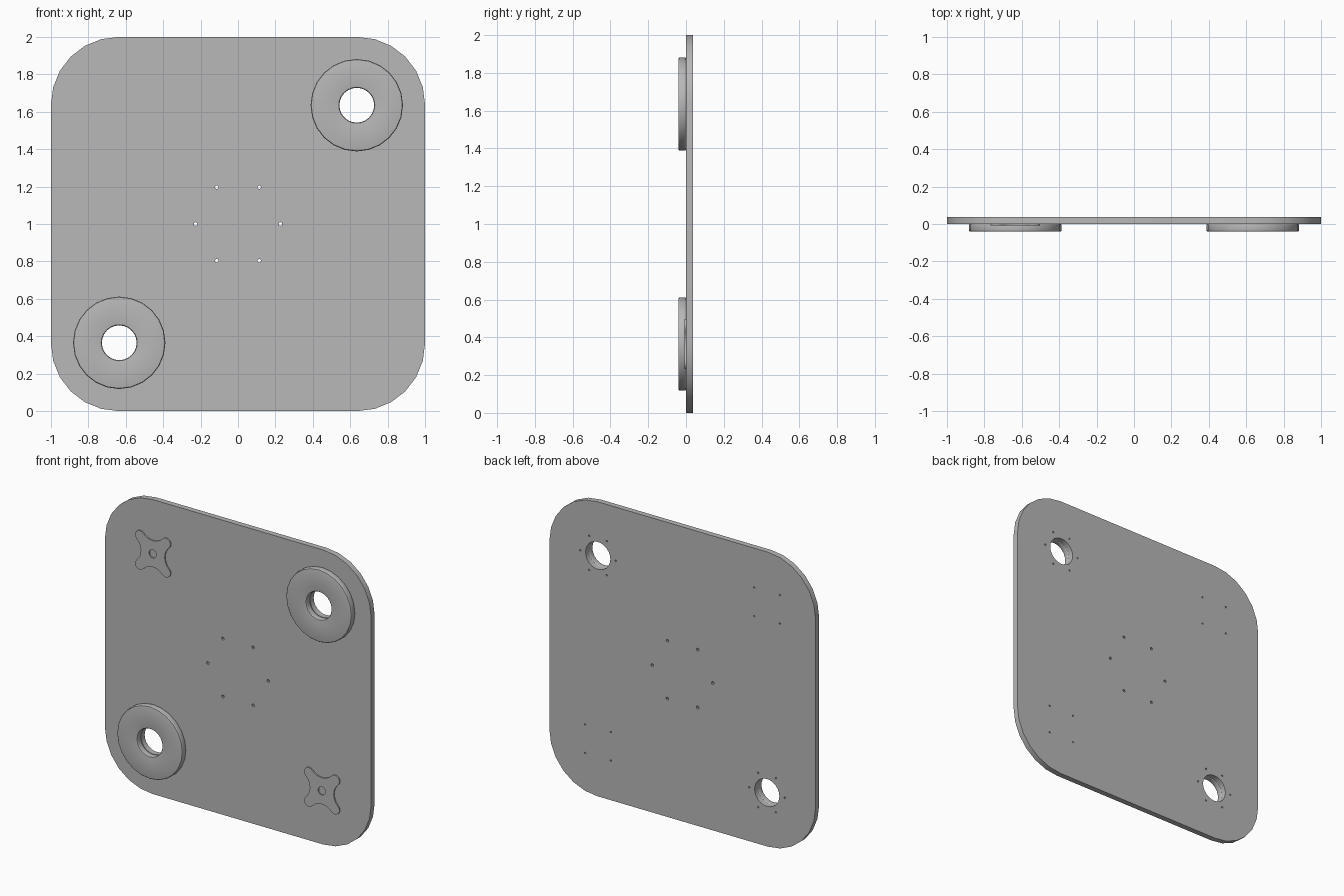
import bpy, bmesh, math
from mathutils import Matrix, Vector

cube = bpy.data.objects.get("Cube")
if cube:
    bpy.data.objects.remove(cube)

GREY = (0.48, 0.48, 0.48, 1)
grey = bpy.data.materials.new("plain grey")
grey.use_nodes = True
grey.diffuse_color = GREY
grey.node_tree.nodes["Principled BSDF"].inputs["Base Color"].default_value = GREY

OFFSET = 0.635      # distance of pads and bosses from the middle
BORE = 0.093


def arc(cx, cz, r, start, end, steps):
    """Points along an arc, angles in degrees."""
    angles = [math.radians(start + (end - start) * i / steps) for i in range(steps + 1)]
    return [(cx + r * math.cos(a), cz + r * math.sin(a)) for a in angles]


def circle(cx, cz, r, steps=12):
    return arc(cx, cz, r, 0, 360, steps)[:-1]


def hole_ring(cx, cz, radius, r, count, first=0):
    """Small drilled holes spaced evenly on a circle."""
    return [circle(*p, r, 8) for p in arc(cx, cz, radius, first, first + 360, count)[:-1]]


def finish(bm, name):
    bmesh.ops.remove_doubles(bm, verts=bm.verts, dist=0.0001)
    bmesh.ops.recalc_face_normals(bm, faces=bm.faces)
    mesh = bpy.data.meshes.new(name)
    bm.to_mesh(mesh)
    bm.free()
    mesh.materials.append(grey)
    obj = bpy.data.objects.new(name, mesh)
    bpy.context.collection.objects.link(obj)
    bpy.ops.object.select_all(action='DESELECT')
    bpy.context.view_layer.objects.active = obj
    obj.select_set(True)
    bpy.ops.object.shade_smooth_by_angle(angle=math.radians(30))
    return obj


def extrude_outline(name, loops, front, back):
    """Upright sheet from an outline followed by its holes, in x and z."""
    curve = bpy.data.curves.new(name + " outline", 'CURVE')
    curve.dimensions = '2D'
    curve.fill_mode = 'BOTH'
    curve.extrude = (back - front) / 2
    for loop in loops:
        spline = curve.splines.new('POLY')
        spline.points.add(len(loop) - 1)
        for point, (x, z) in zip(spline.points, loop):
            point.co = (x, z, 0, 1)
        spline.use_cyclic_u = True
    temp = bpy.data.objects.new(name + " outline", curve)
    bpy.context.collection.objects.link(temp)
    bpy.context.view_layer.update()
    mesh = temp.evaluated_get(bpy.context.evaluated_depsgraph_get()).to_mesh()
    bm = bmesh.new()
    bm.from_mesh(mesh)
    bpy.data.objects.remove(temp)
    bm.transform(Matrix.Translation((0, (front + back) / 2, 1))
                 @ Matrix.Rotation(math.pi / 2, 4, 'X'))
    return finish(bm, name)


def lathe_ring(name, cx, cz):
    """Flat ring with rounded rims, turned about the y axis."""
    f, outer, front = 0.007, 0.247, -0.04
    profile = (arc(outer - f, -f, f, 90, 0, 3) + arc(outer - f, front + f, f, 0, -90, 3)
               + arc(BORE + f, front + f, f, -90, -180, 3) + arc(BORE + f, -f, f, 180, 90, 3))
    bm = bmesh.new()
    verts = [bm.verts.new((r, y, 0)) for r, y in profile]
    edges = [bm.edges.new((verts[i - 1], verts[i])) for i in range(len(verts))]
    bmesh.ops.spin(bm, geom=verts + edges, cent=(0, 0, 0), axis=(0, 1, 0),
                   angle=math.tau, steps=24)
    bm.transform(Matrix.Translation((cx, 0, cz + 1)))
    return finish(bm, name)


# Plate with rounded corners, bores and drilled holes
corner = 0.36
outline = []
for k, (sx, sz) in enumerate([(1, 1), (-1, 1), (-1, -1), (1, -1)]):
    outline += arc(sx * (1 - corner), sz * (1 - corner), corner, 90 * k, 90 * k + 90, 6)
holes = hole_ring(0, 0, 0.227, 0.01, 6)
for s in (1, -1):
    holes.append(circle(s * OFFSET, s * OFFSET, BORE, 24))
    holes += hole_ring(s * OFFSET, s * OFFSET, 0.134, 0.006, 6)
    holes += hole_ring(-s * OFFSET, s * OFFSET, 0.137, 0.006, 4, 45)
extrude_outline("plate", [outline] + holes, 0, 0.038)

# Ring pads on one diagonal
lathe_ring("upper_ring_pad", OFFSET, OFFSET)
lathe_ring("lower_ring_pad", -OFFSET, -OFFSET)


# Four-lobed crosses on the other diagonal
def cross(name, cx, cz):
    lobe, waist, away = 0.098, 0.0984, 0.188
    turn = math.degrees(math.atan2(away - lobe, lobe))
    shape = []
    for k in range(4):
        q = 90 * k
        mid = math.radians(q + 45)
        hollow = math.radians(q + 90)
        d = lobe * math.sqrt(2)
        shape += arc(cx + d * math.cos(mid), cz + d * math.sin(mid), 0.035,
                     q - 90 + turn, q + 180 - turn, 8)
        shape += arc(cx + away * math.cos(hollow), cz + away * math.sin(hollow), waist,
                     q - turn, q - 180 + turn, 8)[1:-1]
    extrude_outline(name, [shape, circle(cx, cz, 0.028, 16)], -0.008, 0)


cross("upper_cross", -OFFSET, OFFSET)
cross("lower_cross", OFFSET, -OFFSET)
